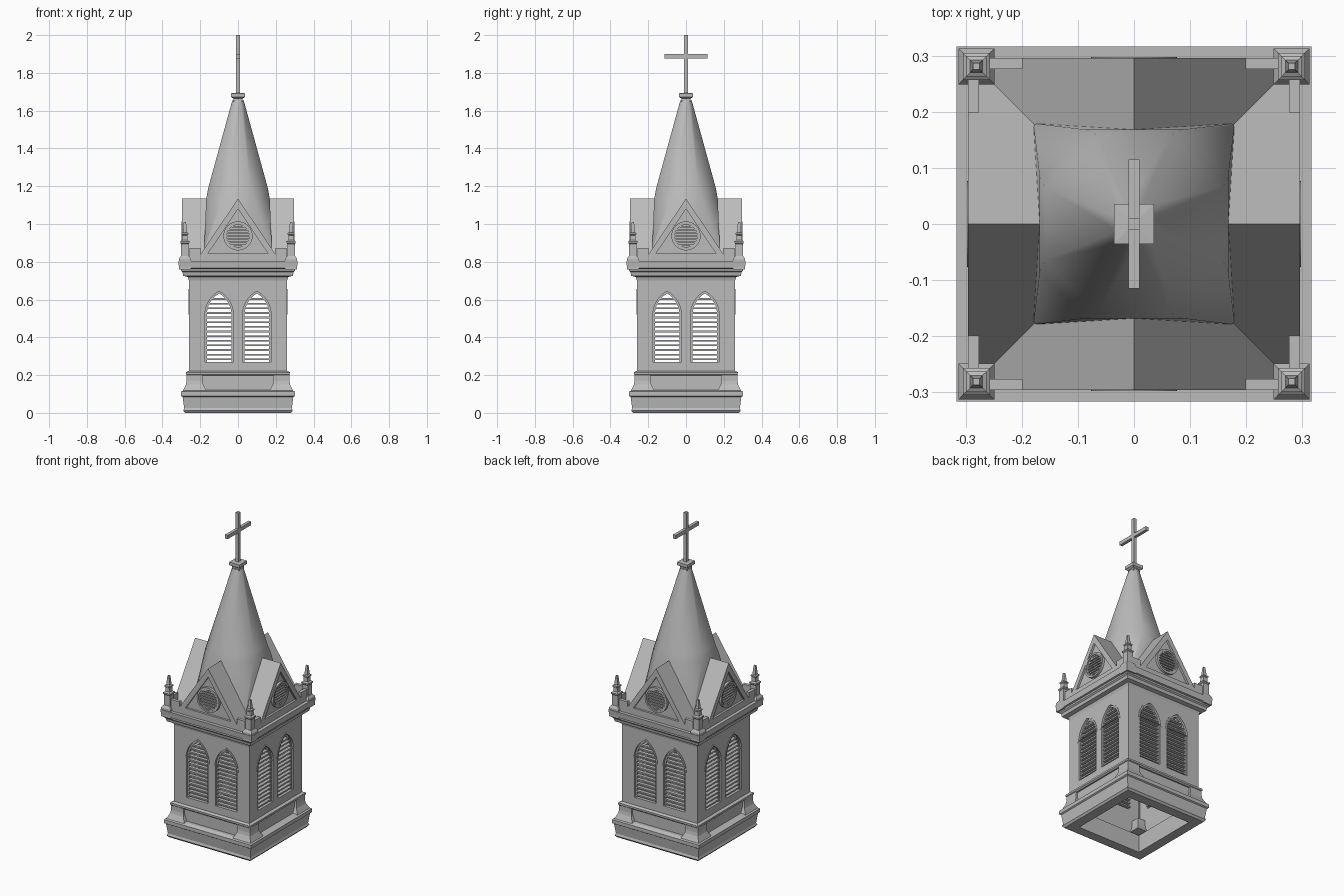
import bpy, bmesh
from math import pi, cos, sin, acos, sqrt
from mathutils import Matrix, Vector

if "Cube" in bpy.data.objects:
    bpy.data.objects.remove(bpy.data.objects["Cube"])

grey = bpy.data.materials.new("stone grey")
colour = (0.5, 0.5, 0.5, 1)
grey.diffuse_color = colour
grey.use_nodes = True
grey.node_tree.nodes["Principled BSDF"].inputs["Base Color"].default_value = colour


def add(name, mesh, turn=0):
    if not mesh.materials:
        mesh.materials.append(grey)
    ob = bpy.data.objects.new(name, mesh)
    ob.rotation_euler.z = turn
    bpy.context.collection.objects.link(ob)


def four(name, mesh):
    """Repeat a front part on all four sides."""
    for i, side in enumerate(("front", "left", "back", "right")):
        add(f"{side}_{name}", mesh, i * pi / 2)


def finish(name, bm):
    bmesh.ops.recalc_face_normals(bm, faces=bm.faces)
    mesh = bpy.data.meshes.new(name)
    bm.to_mesh(mesh)
    bm.free()
    return mesh


def loft(name, loops, ring=False):
    """Skin equal-sized point loops; a ring joins last to first, otherwise capped."""
    bm = bmesh.new()
    rows = [[bm.verts.new(p) for p in loop] for loop in loops]
    n = len(rows[0])
    pairs = list(zip(rows, rows[1:])) + ([(rows[-1], rows[0])] if ring else [])
    for a, b in pairs:
        for i in range(n):
            j = (i + 1) % n
            bm.faces.new((a[i], a[j], b[j], b[i]))
    if not ring:
        bm.faces.new(rows[0])
        bm.faces.new(rows[-1])
    return finish(name, bm)


def squares(profile, cx=0, cy=0):
    return [[(cx + sx * h, cy + sy * h, z) for sx, sy in ((-1, -1), (1, -1), (1, 1), (-1, 1))]
            for h, z in profile]


def boxes(name, items):
    """Boxes given as (centre, size)."""
    bm = bmesh.new()
    for centre, size in items:
        bmesh.ops.create_cube(bm, size=1, matrix=Matrix.Translation(centre)
                              @ Matrix.Diagonal((*size, 1)))
    return finish(name, bm)


def plate(name, outlines, y, thick):
    """Upright flat-shaded plate from x-z outlines; inner outlines become holes."""
    curve = bpy.data.curves.new(name, 'CURVE')
    curve.dimensions, curve.fill_mode, curve.extrude = '2D', 'BOTH', thick / 2
    for points in outlines:
        spline = curve.splines.new('POLY')
        spline.points.add(len(points) - 1)
        for p, (x, z) in zip(spline.points, points):
            p.co = (x, z, 0, 1)
        spline.use_cyclic_u = True
    temp = bpy.data.objects.new(name, curve)
    bpy.context.collection.objects.link(temp)
    bpy.context.view_layer.update()
    graph = bpy.context.evaluated_depsgraph_get()
    mesh = bpy.data.meshes.new_from_object(temp.evaluated_get(graph))
    bpy.data.objects.remove(temp)
    mesh.transform(Matrix.Translation((0, y, 0)) @ Matrix.Rotation(pi / 2, 4, 'X'))
    for face in mesh.polygons:
        face.use_smooth = False
    return mesh


HALF, SPRING, SILL = 0.065, 0.52, 0.27


def arch(cx, grow=0, bottom=SILL, steps=8):
    """Pointed arch outline, enlarged by grow."""
    r = 2 * HALF + grow
    top = acos(HALF / r)
    arc = [(r * cos(top * i / steps) - HALF, SPRING + r * sin(top * i / steps))
           for i in range(steps + 1)]
    right = [(HALF + grow, bottom)] + arc
    return [(cx + x, z) for x, z in right] + [(cx - x, z) for x, z in right[-2::-1]]


def rect(w, z0, z1):
    return [(-w, z0), (w, z0), (w, z1), (-w, z1)]


def circle(r, z, n=32):
    return [(r * cos(2 * pi * i / n), z + r * sin(2 * pi * i / n)) for i in range(n)]


# Moulded base, hollow and open underneath
add("base_moulding", loft("base_moulding", squares([
    (.22, 0), (.28, 0), (.29, .012), (.285, .025), (.293, .085), (.301, .09),
    (.301, .113), (.28, .122), (.25, .122), (.22, .11)]), True))
add("string_course", loft("string_course", squares([
    (.24, .197), (.268, .197), (.276, .204), (.276, .215), (.262, .222), (.24, .222)]), True))

# Flared corner pedestals and corner posts
for sx in (-1, 1):
    for sy in (-1, 1):
        add("corner_pedestal", loft("corner_pedestal", squares([
            (.062, .118), (.056, .13), (.046, .15), (.042, .17), (.042, .2)], sx * .23, sy * .23)))
        add("corner_post", boxes("corner_post", [
            ((sx * .2475, sy * .2475, .42), (.025, .025, .6))]))

# Walls with paired pointed openings, recessed frames and hoods
centres = (-.1, .1)
four("wall", plate("wall", [rect(.236, .12, .72)] + [arch(c, .01) for c in centres], -.25, .02))
for c in centres:
    four("window_frame", plate("window_frame", [arch(c, .011), arch(c)], -.245, .01))
    four("window_hood", plate("window_hood", [arch(c, .02, .53), arch(c, .01, .529)], -.258, .01))

# Open louvres, shortened inside the arch
slats = []
for c in centres:
    for i in range(14):
        z = .284 + i * .0245
        w = sqrt((2 * HALF) ** 2 - max(0, z - SPRING) ** 2) - HALF
        slats.append(((c, -.244, z), (2 * w + .006, .022, .009)))
four("window_louvres", boxes("window_louvres", slats))

# Cornice
add("cornice", loft("cornice", squares([
    (.235, .7), (.26, .7), (.266, .72), (.29, .726), (.294, .745), (.302, .752),
    (.302, .763), (.312, .766), (.316, .803), (.294, .803), (.29, .765), (.25, .755)]), True))

# Crossing gable roofs
APEX, SLOPE = 1.135, 1.49


def triangle(apex, bottom):
    w = (apex - bottom) / SLOPE
    return [(-w, bottom), (w, bottom), (0, apex)]


for i, name in enumerate(("front_back_gable", "side_gable")):
    add(name, plate(name, [triangle(APEX, .757)], 0, .566), i * pi / 2)

# Gable frames with round louvred vents
ROUND_Z = .937
four("gable_frame", plate("gable_frame", [triangle(APEX, .757), triangle(1.08, .845)], -.288, .016))
four("vent_ring", plate("vent_ring", [circle(.077, ROUND_Z), circle(.066, ROUND_Z)], -.29, .016))
four("vent_inner_ring", plate("vent_inner_ring", [circle(.067, ROUND_Z), circle(.059, ROUND_Z)],
                              -.287, .012))
vents = []
for i in range(-3, 4):
    z = i * .0165
    vents.append(((0, -.286, ROUND_Z + z), (2 * sqrt(.061 ** 2 - z * z), .012, .008)))
four("vent_louvres", boxes("vent_louvres", vents))

# Low parapets beside the corner pinnacles
four("parapet", boxes("parapet", [((s * .228, -.286, .816), (.058, .02, .115))
                                  for s in (-1, 1)]))

# Corner pinnacles
for sx in (-1, 1):
    for sy in (-1, 1):
        add("pinnacle", loft("pinnacle", squares([
            (.032, .76), (.032, .815), (.022, .83), (.02, .83), (.02, .895), (.024, .9),
            (.024, .908), (.015, .915), (.014, .94), (.018, .944), (.018, .952),
            (.011, .956), (.006, 1.01)], sx * .281, sy * .281)))

# Spire: square at the foot, broached to an octagon above the gables
loops = []
for half, part, z in ((.181, .99, .8), (.179, .98, .87), (.168, .5, 1.135),
                      (.158, .414, 1.19), (.03, .414, 1.655)):
    k = half * part
    loop = []
    for q in range(4):
        turn = Matrix.Rotation(q * pi / 2, 3, 'Z')
        loop += [turn @ Vector((half, y, z)) for y in (-k, k)]
    loops.append(loop)
spire = loft("spire", loops)
for face in spire.polygons:
    face.use_smooth = len(face.vertices) == 4
add("spire", spire)

# Finial cap and cross
add("finial_cap", loft("finial_cap", squares([
    (.024, 1.645), (.024, 1.664), (.036, 1.672), (.036, 1.692), (.012, 1.694)])))
add("cross", boxes("cross", [((0, 0, 1.845), (.02, .02, .31)),
                             ((0, 0, 1.888), (.019, .23, .023))]))
